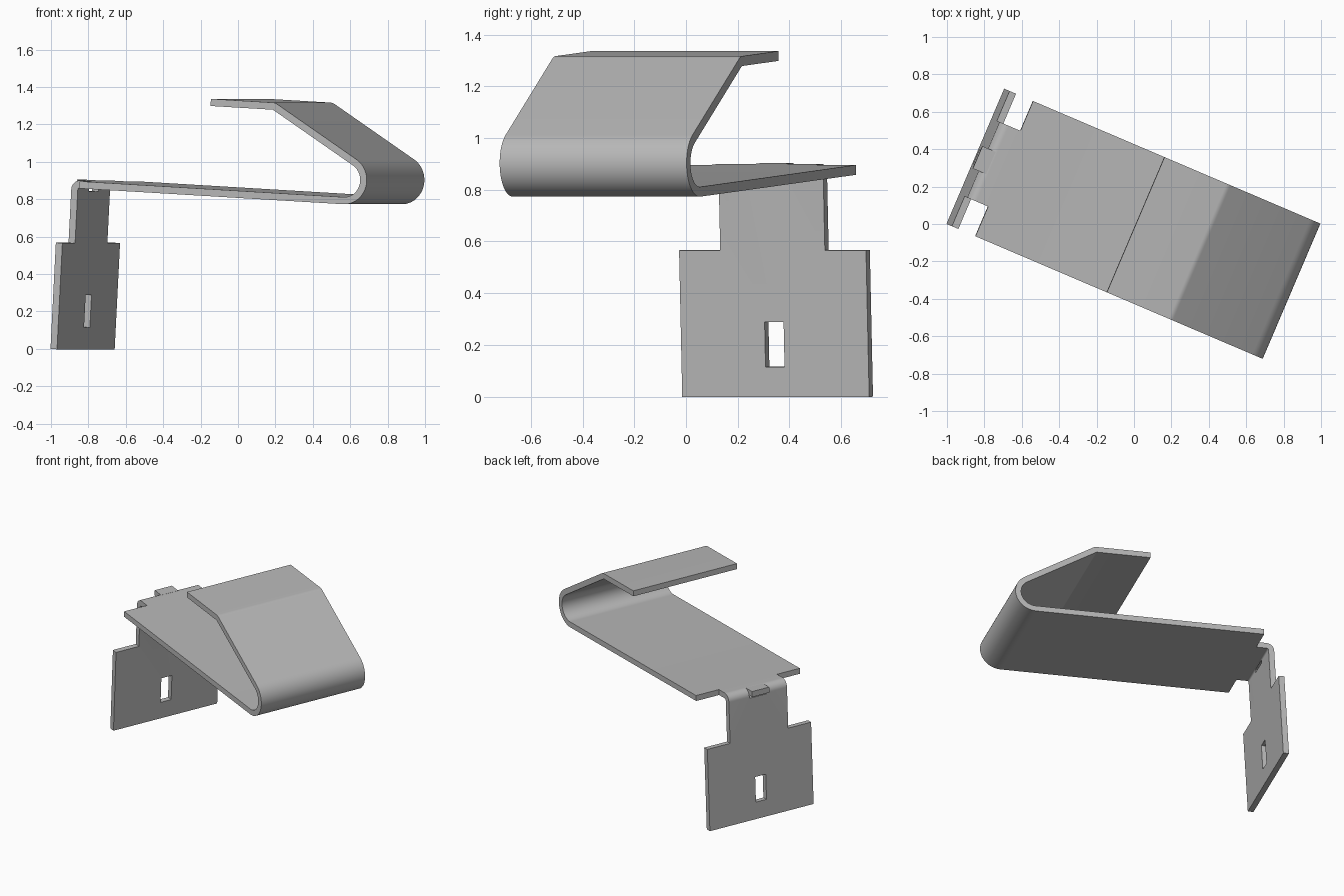
import bpy, bmesh, math
from mathutils import Matrix

cube = bpy.data.objects.get("Cube")
if cube:
    bpy.data.objects.remove(cube, do_unlink=True)

THICK = 0.038
HALF_WIDTH = 0.393
NECK = 0.22
POSE = Matrix.Rotation(math.radians(-23.1), 4, 'Z') @ Matrix.Rotation(math.radians(3.15), 4, 'Y')

steel = bpy.data.materials.new("grey steel")
steel.use_nodes = True
grey = (0.48, 0.48, 0.48, 1)
steel.diffuse_color = grey
steel.node_tree.nodes["Principled BSDF"].inputs["Base Color"].default_value = grey


def make_object(name, bm):
    bmesh.ops.recalc_face_normals(bm, faces=bm.faces)
    mesh = bpy.data.meshes.new(name)
    bm.to_mesh(mesh)
    bm.free()
    mesh.materials.append(steel)
    ob = bpy.data.objects.new(name, mesh)
    bpy.context.collection.objects.link(ob)
    return ob


def box(name, x, y, z):
    """Box from (low, high) ranges."""
    bm = bmesh.new()
    bmesh.ops.create_cube(bm, size=1)
    for v in bm.verts:
        v.co = [(lo + hi) / 2 + c * (hi - lo) for c, (lo, hi) in zip(v.co, (x, y, z))]
    return make_object(name, bm)


def sheet_outline(start, heading, steps):
    """Trace the bent sheet's centreline, then offset it to both sides."""
    x, z = start
    a = math.radians(heading)
    trail = [(x, z, a)]
    for length, turn, radius in steps:
        x += length * math.cos(a)
        z += length * math.sin(a)
        trail.append((x, z, a))
        count = math.ceil(abs(turn) / 6)
        for i in range(count):
            step = math.radians(turn) / count
            chord = 2 * radius * math.sin(abs(step) / 2)
            x += chord * math.cos(a + step / 2)
            z += chord * math.sin(a + step / 2)
            a += step
            trail.append((x, z, a))
    sides = [[(px - s * math.sin(pa), pz + s * math.cos(pa)) for px, pz, pa in trail]
             for s in (THICK / 2, -THICK / 2)]
    return sides[0] + sides[1][::-1]


# Folded strip: leg, long plate, round fold, sloping face, top flap
outline = sheet_outline((-0.902, -0.051), 90, [
    (0.854, -90, 0.031),
    (1.606, 150.5, 0.111),
    (0.549, 29.5, 0.031),
    (0.36, 0, 0)])
bm = bmesh.new()
face = bm.faces.new([bm.verts.new((x, -HALF_WIDTH, z)) for x, z in outline])
new = bmesh.ops.extrude_face_region(bm, geom=[face])["geom"]
bmesh.ops.translate(bm, vec=(0, 2 * HALF_WIDTH, 0),
                    verts=[g for g in new if isinstance(g, bmesh.types.BMVert)])
bracket = make_object("folded_bracket", bm)

# Cutouts: neck notches, leg slot, slit in the small bend
cutters = [box("notch_cutter", (-1.1, -0.802), sorted((s * NECK, s * 0.5)), (0.518, 0.95))
           for s in (-1, 1)]
cutters.append(box("slot_cutter", (-1, -0.8), (-0.04, 0.04), (0.066, 0.241)))
cutters.append(box("slit_cutter", (-1, -0.88), (-0.065, 0.065), (0.794, 0.95)))
for cutter in cutters:
    cutter.hide_render = True
    mod = bracket.modifiers.new(cutter.name, 'BOOLEAN')
    mod.operation = 'DIFFERENCE'
    mod.solver = 'EXACT'
    mod.object = cutter
bpy.context.view_layer.update()
cut_mesh = bpy.data.meshes.new_from_object(bracket.evaluated_get(bpy.context.evaluated_depsgraph_get()))
bracket.modifiers.clear()
bracket.data = cut_mesh
for cutter in cutters:
    bpy.data.objects.remove(cutter, do_unlink=True)

# Small tab lying flat with the long plate, over the slit
tab = box("stop_tab", (-0.957, -0.88), (-0.065, 0.065), (0.815, 0.853))

# Turn and tip the finished bracket, smooth only the bends
bpy.ops.object.select_all(action='DESELECT')
for ob in (bracket, tab):
    ob.data.transform(POSE)
    ob.select_set(True)
bpy.context.view_layer.objects.active = bracket
bpy.ops.object.shade_smooth_by_angle(angle=math.radians(30))
